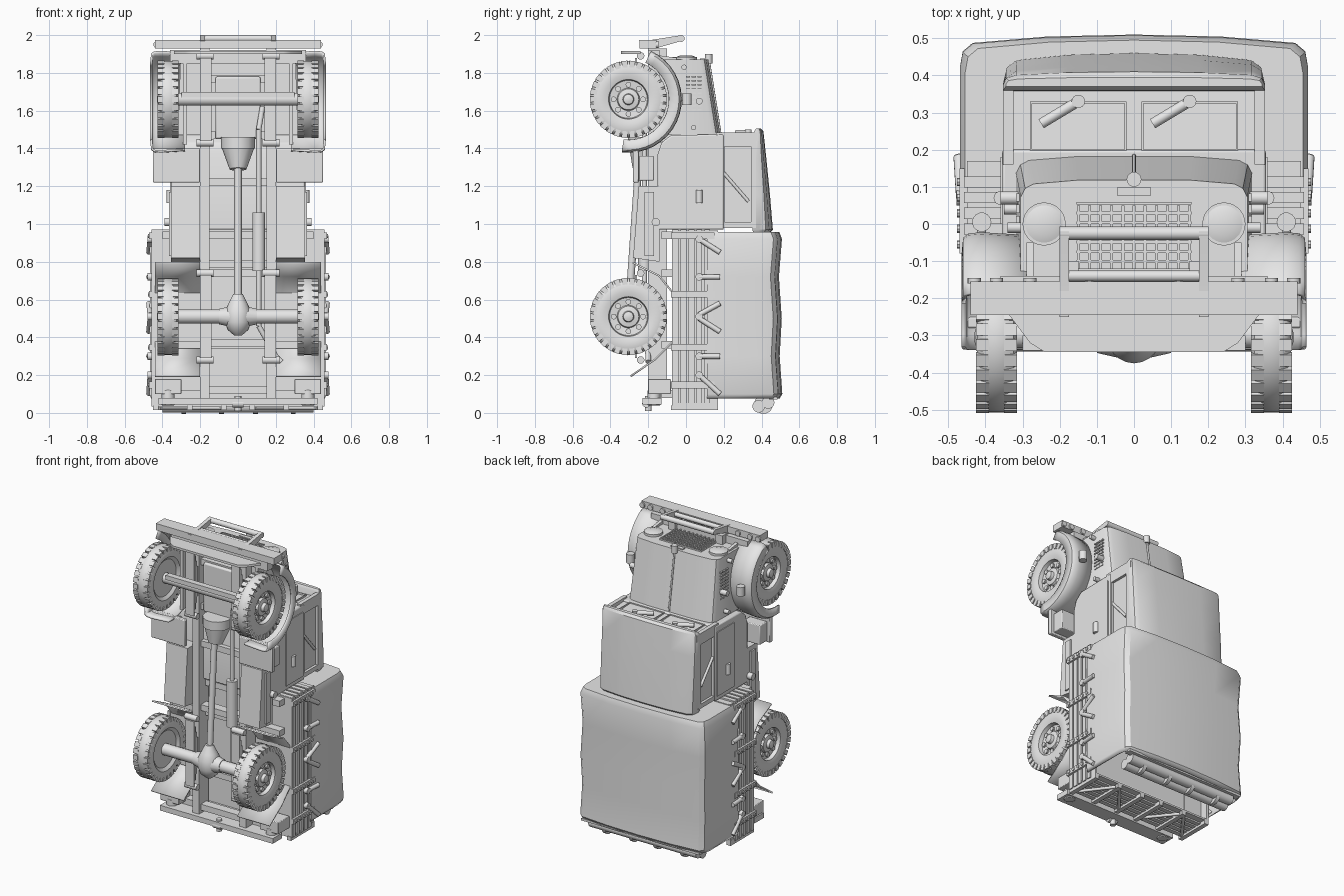
import bpy, bmesh, math
from mathutils import Vector

cube = bpy.data.objects.get("Cube")
if cube:
    bpy.data.objects.remove(cube, do_unlink=True)

GREY = (.8, .8, .8, 1)
paint = bpy.data.materials.new("plain grey")
paint.use_nodes = True
paint.diffuse_color = GREY
paint.node_tree.nodes["Principled BSDF"].inputs["Base Color"].default_value = GREY


# Shape helpers: each returns a function that adds geometry to a bmesh
def loft(rings, caps=(True, True), closed=True):
    def build(bm):
        rows = [[bm.verts.new(p) for p in ring] for ring in rings]
        count = len(rows[0])
        for low, high in zip(rows, rows[1:]):
            for i in range(count if closed else count - 1):
                j = (i + 1) % count
                bm.faces.new((low[i], low[j], high[j], high[i]))
        if caps[0]:
            bm.faces.new(rows[0][::-1])
        if caps[1]:
            bm.faces.new(rows[-1])
    return build


def prism(x, outline):
    return loft([[(side, y, z) for y, z in outline] for side in x])


def box(x, y, z):
    return prism(x, [(y[0], z[0]), (y[1], z[0]), (y[1], z[1]), (y[0], z[1])])


def rod(start, end, radius, tip=None, sides=14):
    start, end = Vector(start), Vector(end)
    spin = (end - start).to_track_quat('Z', 'Y')
    turns = [math.tau * i / sides for i in range(sides)]
    return loft([[p + spin @ Vector((r * math.cos(t), r * math.sin(t), 0)) for t in turns]
                 for p, r in ((start, radius), (end, tip or radius))])


def path(points, radius):
    return [rod(a, b, radius) for a, b in zip(points, points[1:])]


def polar(x, radius, angle, centre):
    return (x, centre[0] + radius * math.cos(angle), centre[1] + radius * math.sin(angle))


def arch(width, base, top, z):
    drop = min(.09, (top - base) * .7)
    half = [(width, base), (width, top - drop), (width - .008, top - drop * .5),
            (width - .035, top - drop * .25), (width / 2, top - drop * .06)]
    return [(x, y, z) for x, y in half + [(0, top)] + [(-x, y) for x, y in half[::-1]]]


def part(name, *shapes, mirror=False, bevel=0, shell=0):
    bm = bmesh.new()
    for shape in shapes:
        shape(bm)
    bmesh.ops.recalc_face_normals(bm, faces=bm.faces)
    for face in bm.faces:
        face.smooth = True
    for edge in bm.edges:
        edge.smooth = edge.calc_face_angle(0) < .6
    mesh = bpy.data.meshes.new(name)
    bm.to_mesh(mesh)
    bm.free()
    mesh.materials.append(paint)
    obj = bpy.data.objects.new(name, mesh)
    bpy.context.collection.objects.link(obj)
    if shell:
        obj.modifiers.new("shell", 'SOLIDIFY').thickness = shell
    if bevel:
        mod = obj.modifiers.new("bevel", 'BEVEL')
        mod.width, mod.segments = bevel, 2
    if mirror:
        obj.modifiers.new("mirror", 'MIRROR')


# Wheels with edge lugs, dished rims and bolts
def wheel(name, centre):
    profile = [(.33, .02), (.33, .12), (.315, .14), (.315, .175), (.325, .192), (.35, .203), (.39, .203),
               (.412, .192), (.422, .175), (.422, .13), (.415, .105), (.39, .1), (.385, .06),
               (.4, .055), (.405, .03), (.425, .026), (.43, .01)]
    turns = [math.tau * i / 48 for i in range(48)]
    shapes = [loft([[polar(x, r, t, centre) for t in turns] for x, r in profile])]
    lugs = 30
    for k in range(lugs):
        a, step = math.tau * k / lugs, math.pi * .75 / lugs
        ends = ((.17, a - step), (.205, a - step), (.205, a + step), (.17, a + step))
        for side in ((.315, .35), (.39, .425)):
            shapes.append(loft([[polar(x, r, t, centre) for r, t in ends] for x in side]))
    for k in range(8):
        a = math.tau * k / 8
        shapes.append(rod(polar(.37, .078, a, centre), polar(.4, .078, a, centre), .015, sides=10))
    part(name, *shapes, mirror=True)


FRONT, REAR = (-.305, 1.66), (-.305, .51)
wheel("front_wheels", FRONT)
wheel("rear_wheels", REAR)

# Axles, drive line and exhaust
part("front_axle", rod((-.33, -.3, 1.66), (.33, -.3, 1.66), .034),
     box(x=(-.3, .3), y=(-.34, -.3), z=(1.67, 1.7)))
part("rear_axle", rod((-.33, -.305, .51), (.33, -.305, .51), .038),
     rod((-.1, -.305, .51), (0, -.305, .51), .042, .065),
     rod((0, -.305, .51), (.1, -.305, .51), .065, .042))
part("differential", loft([[(r * math.cos(t), -.305 + r * math.sin(t), z)
     for t in [math.tau * i / 20 for i in range(20)]]
     for z, r in ((.41, .02), (.44, .055), (.48, .07), (.54, .07), (.58, .05), (.63, .025))]))
part("drive_shaft", rod((0, -.3, .6), (0, -.25, 1.32), .02),
     rod((0, -.24, 1.29), (0, -.22, 1.4), .045, .085), rod((0, -.22, 1.4), (0, -.22, 1.46), .09))
part("exhaust", *path([(.13, -.2, 1.62), (.11, -.22, 1.5), (.11, -.22, .46), (.2, -.2, .3), (.23, -.2, .27)], .014),
     rod((.11, -.22, .75), (.11, -.22, 1.06), .034))
part("engine_block", box(x=(-.12, .12), y=(-.2, -.05), z=(1.45, 1.78)), bevel=.01)

# Chassis
part("frame_rails", box(x=(.15, .2), y=(-.2, -.1), z=(.08, 1.93)), mirror=True)
part("frame_crossbars", *[box(x=(-.16, .16), y=(-.18, -.12), z=(z, z + .04))
                          for z in (.1, .35, .77, 1.2, 1.45, 1.75, 1.87)])
part("leaf_springs", *[box(x=(.14, .2), y=(-.27 + .012 * i, -.26 + .012 * i),
                           z=(c - .22 + .04 * i, c + .22 - .04 * i))
                       for c in (REAR[1], FRONT[1]) for i in range(4)],
     *[rod((.13, -.24, c + s), (.22, -.24, c + s), .02)
       for c in (REAR[1], FRONT[1]) for s in (-.23, .23)], mirror=True)
part("front_apron", box(x=(-.36, .36), y=(-.2, -.14), z=(1.85, 1.92)))
part("front_valance", loft([[(x, y, z) for x, y in ((-.24, -.345), (.24, -.345), (.28, -.32), (.34, -.24),
                                                    (-.34, -.24), (-.28, -.32))] for z in (1.9, 1.915)]))
part("side_tanks", prism((.2, .355), [(-.28, .82), (-.25, 1.2), (-.14, 1.2), (-.14, .8)]), mirror=True)
part("side_pipes", box(x=(.35, .365), y=(-.22, -.17), z=(.83, 1.17)),
     rod((.33, -.16, 1.01), (.39, -.16, 1.01), .022), mirror=True)
part("step_boxes", box(x=(.2, .45), y=(-.28, -.25), z=(1.22, 1.4)),
     box(x=(.3, .43), y=(-.25, -.17), z=(1.23, 1.36)), mirror=True, bevel=.005)

# Bumper and brush guard
part("front_bumper", box(x=(-.44, .44), y=(-.245, -.155), z=(1.93, 1.975)))
part("bumper_bolts", *[rod((x, -.16, 1.95), (x, -.145, 1.95), .018) for x in (.12, .28, .37, .43)], mirror=True)
part("brush_guard", prism((.175, .2), [(-.25, 1.97), (-.18, 1.975), (-.02, 2), (-.02, 1.97), (-.16, 1.93)]),
     mirror=True)
part("guard_bars", rod((-.2, -.025, 1.982), (.2, -.025, 1.982), .018),
     rod((-.19, -.14, 1.96), (.19, -.14, 1.96), .015))

# Front fenders swept round the wheels
sweep = [math.radians(a) for a in range(-97, 66, 9)]
section = [(.28, .275), (.41, .283), (.445, .28), (.46, .268), (.465, .215)]
part("front_fenders", loft([[polar(x, r, a, FRONT) for x, r in section] for a in sweep],
     caps=(False, False), closed=False), mirror=True, shell=.012)
part("fender_inner_walls", prism((.27, .29), [(-.2, 1.42), (-.2, 1.9), (-.05, 1.88), (-.03, 1.45)]),
     mirror=True)
part("marker_lights", rod((.41, -.04, 1.66), (.41, .01, 1.66), .012),
     rod((.41, .005, 1.63), (.41, .005, 1.69), .026), mirror=True)


# Hood, radiator face and grille
def hood_ring(width, top, z):
    half = [(width, -.14), (width, top - .045), (width - .012, top - .022), (width - .035, top - .01), (width / 2, top)]
    return [(x, y, z) for x, y in half + [(-x, y) for x, y in half[::-1]]]


part("hood", loft([hood_ring(.318, .182, 1.47), hood_ring(.305, .118, 1.87)]))
part("hood_hinge", rod((0, .182, 1.48), (0, .12, 1.87), .006), rod((0, .12, 1.85), (0, .12, 1.9), .02))
part("hood_louvres", *[box(x=(.3, .318), y=(y, y + .022), z=(z, z + .008))
     for y in (0, .03, .06) for z in [1.6 + .022 * i for i in range(9)]], mirror=True)
part("grille_bars", *[box(x=(x - .004, x + .004), y=(-.13, .05), z=(1.86, 1.883))
                      for x in [.03 * i - .15 for i in range(11)]],
     *[box(x=(-.155, .155), y=(y, y + .007), z=(1.86, 1.879)) for y in [.026 * i - .13 for i in range(8)]])
part("headlights", rod((.242, 0, 1.86), (.242, 0, 1.885), .058, sides=28),
     rod((.242, 0, 1.885), (.242, 0, 1.892), .05, .03, sides=28), mirror=True)
part("badge_plate", box(x=(-.045, .045), y=(.075, .1), z=(1.865, 1.877)))
part("hood_latches", rod((.3, .07, 1.65), (.36, .07, 1.65), .018),
     rod((.3, -.01, 1.83), (.34, -.01, 1.83), .014), rod((.3, .04, 1.51), (.35, .04, 1.51), .014), mirror=True)

# Cab body, doors and windshield
part("cab_body", prism((-.355, .355), [(-.15, .97), (-.15, 1.37), (-.13, 1.43), (-.08, 1.47),
                                       (.2, 1.475), (.2, .97)]), bevel=.008)
part("cab_upper", prism((-.335, .335), [(.19, .98), (.19, 1.465), (.38, 1.455), (.38, .98)]))
part("door_frames", *[box(x=(.33, .352), y=(.19, .37), z=(z, z + .03)) for z in (.98, 1.41)],
     *[box(x=(.33, .352), y=(y, y + .025), z=(.98, 1.46)) for y in (.18, .345)],
     rod((.34, .2, 1.27), (.34, .33, 1.12), .009), mirror=True)
part("door_panels", box(x=(.355, .36), y=(0, .18), z=(1, 1.43)),
     rod((.36, .07, 1.11), (.36, .07, 1.18), .018), mirror=True)
part("windshield_frames", *[box(x=(.02, .28), y=(y, y + .005), z=(1.46, 1.472)) for y in (.195, .325)],
     *[box(x=(x, x + .005), y=(.195, .33), z=(1.46, 1.472)) for x in (.02, .275)],
     box(x=(.325, .352), y=(.16, .375), z=(1.44, 1.485)), box(x=(0, .35), y=(.36, .385), z=(1.44, 1.485)), mirror=True)
part("wipers", *[rod((x - .1, .27, 1.485), (x, .33, 1.485), .014) for x in (-.15, .15)],
     *[rod((x, .33, 1.46), (x, .33, 1.5), .018) for x in (-.15, .15)])
part("cab_canvas", loft([arch(.34, .355, .445, .955), arch(.35, .352, .46, .97), arch(.352, .352, .445, 1.15),
                         arch(.352, .352, .425, 1.35), arch(.352, .36, .41, 1.49), arch(.345, .37, .395, 1.505)]))

# Cargo bed with boarded sides
part("bed_floor", box(x=(-.455, .455), y=(-.075, -.045), z=(.04, .97)))
part("bed_crossmembers", *[box(x=(-.4, .4), y=(-.13, -.07), z=(z, z + .04)) for z in (.08, .34, .72, .92)])
BOARDS = [.042 * i - .07 for i in range(5)]
part("side_walls", box(x=(.435, .448), y=(-.07, .17), z=(.04, .965)), mirror=True)
part("side_slats", *[box(x=(.445, .457), y=(y, y + .03), z=(.035, .97)) for y in BOARDS], mirror=True)
part("side_stakes", *[box(x=(.45, .47), y=(-.08, .15), z=(z, z + .035)) for z in (.13, .33, .61, .92)],
     *[rod((.46, y + .015, z + .017), (.476, y + .015, z + .017), .011, sides=8)
       for y in BOARDS for z in (.13, .33, .61, .92)], mirror=True)
part("bed_end_walls", *[box(x=(-.45, .45), y=(-.07, .17), z=(z, z + .012)) for z in (.04, .95)])
part("bed_end_boards", *[box(x=(-.45, .45), y=(y, y + .03), z=(z, z + .012))
                         for y in BOARDS for z in (.03, .96)])
part("tailgate_braces", *[box(x=(x, x + .03), y=(-.08, .17), z=(.015, .04)) for x in (.06, .24, .42)],
     rod((.08, -.05, .025), (.24, .15, .025), .01), rod((.42, -.05, .025), (.27, .15, .025), .01), mirror=True)
part("bed_benches", box(x=(.3, .43), y=(.1, .12), z=(.08, .93)), mirror=True)

# Canvas cover, ties and rolled rear flap
part("cargo_canvas", loft([arch(w, .11, top, z) for w, top, z in (
     (.46, .495, .075), (.469, .51, .1), (.464, .496, .3), (.469, .507, .5), (.464, .492, .72),
     (.469, .508, .92), (.455, .495, .957))], caps=(False, True)), shell=.008)
part("canvas_ties", *[rod((.465, .07, a), (.472, .18, b), .014) for a, b in
     ((.92, .85), (.72, .72), (.52, .58), (.5, .43), (.3, .3), (.2, .1))],
     *[rod((.44, .07, z), (.478, .07, z), .02) for z in (.2, .3, .51, .72, .92)], mirror=True)
part("rolled_flap", rod((-.4, .385, .035), (.4, .385, .035), .033, sides=20),
     rod((-.4, .435, .055), (.4, .435, .055), .033, sides=20),
     *[rod((x, .41, .045), (x + .025, .41, .045), .05, sides=20) for x in (-.3, -.1, .08, .28)],
     box(x=(-.44, .44), y=(.44, .485), z=(.07, .085)))

# Rear mudguards, lamps and tow hook
guard = [(-.28, .8), (-.14, .73), (-.05, .62), (-.03, .5), (-.06, .38), (-.16, .28), (-.29, .19)]
part("rear_mudguards", loft([[(x, y, z) for x in (.2, .44)] for y, z in guard],
     caps=(False, False), closed=False), mirror=True, shell=.01)
part("rear_lamps", box(x=(.3, .44), y=(-.2, -.08), z=(.1, .18)),
     rod((.37, -.17, .04), (.37, -.17, .12), .035), mirror=True, bevel=.004)
part("rear_crossbar", box(x=(-.42, .42), y=(-.23, -.13), z=(.045, .08)))
part("tow_hook", rod((0, -.2, .01), (0, -.2, .09), .018), rod((-.03, -.21, .05), (.03, -.21, .05), .022))
